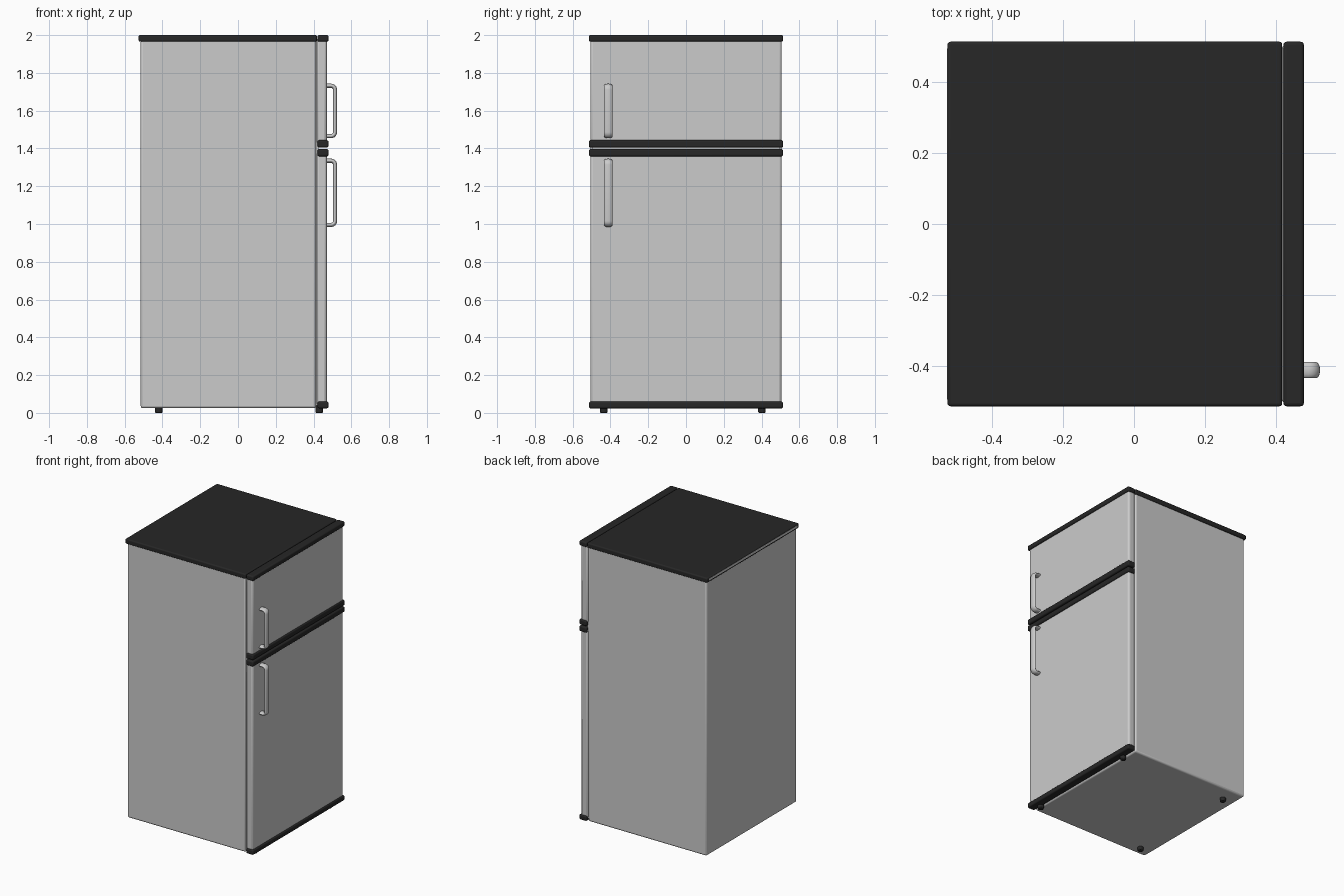
import bpy, math
from mathutils import Vector

if "Cube" in bpy.data.objects:
    bpy.data.objects.remove(bpy.data.objects["Cube"])


def material(name, rgb):
    m = bpy.data.materials.new(name)
    m.diffuse_color = (*rgb, 1)
    m.use_nodes = True
    m.node_tree.nodes["Principled BSDF"].inputs["Base Color"].default_value = m.diffuse_color
    return m


BLACK = material("black_trim", (0.02, 0.02, 0.02))


def smooth(ob):
    bpy.ops.object.select_all(action='DESELECT')
    ob.select_set(True)
    bpy.context.view_layer.objects.active = ob
    bpy.ops.object.shade_smooth_by_angle(angle=math.radians(35))


def box(name, x, y, z, bevel=0.0, mat=None, segments=3):
    """Bevelled box from (min, max) ranges."""
    bpy.ops.mesh.primitive_cube_add(size=1)
    ob = bpy.context.object
    ob.name = name
    for v in ob.data.vertices:
        v.co = Vector(((r[0] + r[1]) / 2 + c * (r[1] - r[0])
                       for r, c in zip((x, y, z), v.co)))
    if mat:
        ob.data.materials.append(mat)
    if bevel:
        b = ob.modifiers.new("bevel", 'BEVEL')
        b.width, b.segments = bevel, segments
        smooth(ob)
    return ob


def handle(name, z0, z1):
    """Bent bar with an oval section, ends sunk into the door."""
    x_in, x_out, r = 0.462, 0.514, 0.022
    a, b = z0 + 0.01, z1 - 0.01
    pts = [(x_in, a)]
    for start, cz in ((-90, a + r), (0, b - r)):
        for i in range(7):
            t = math.radians(start + i * 15)
            pts.append((x_out - r + r * math.cos(t), cz + r * math.sin(t)))
    pts.append((x_in, b))
    cu = bpy.data.curves.new(name, 'CURVE')
    cu.dimensions = '3D'
    cu.bevel_depth, cu.bevel_resolution = 0.011, 4
    cu.use_fill_caps = True
    sp = cu.splines.new('POLY')
    sp.points.add(len(pts) - 1)
    for p, (x, z) in zip(sp.points, pts):
        p.co = (x, 0, z, 1)
    ob = bpy.data.objects.new(name, cu)
    bpy.context.collection.objects.link(ob)
    ob.location.y = -0.412
    ob.scale.y = 2.05
    bpy.ops.object.select_all(action='DESELECT')
    ob.select_set(True)
    bpy.context.view_layer.objects.active = ob
    bpy.ops.object.convert(target='MESH')
    smooth(bpy.context.object)


SIDE = (-0.506, 0.506)
TRIM = (-0.514, 0.514)
DOOR_X = (0.416, 0.47)
TRIM_X = (0.421, 0.479)

# cabinet and its top cover
box("cabinet", (-0.515, 0.413), SIDE, (0.025, 1.975), 0.012)
box("top_cover", (-0.526, 0.418), TRIM, (1.965, 2.0), 0.008, BLACK)
box("rear_cover_strip", (-0.527, -0.515), (-0.495, 0.495), (1.977, 1.991))

# seal between cabinet and doors
box("door_seal", (0.405, 0.425), (-0.497, 0.497), (0.04, 1.98))

# doors with rounded front edges
box("fridge_door", DOOR_X, SIDE, (0.04, 1.38), 0.014)
box("freezer_door", DOOR_X, SIDE, (1.425, 1.985), 0.014)

# black trims on the door ends
for name, z in (("fridge_door_bottom_trim", (0.024, 0.06)),
                ("fridge_door_top_trim", (1.358, 1.397)),
                ("freezer_door_bottom_trim", (1.405, 1.444)),
                ("freezer_door_top_trim", (1.965, 2.0))):
    box(name, TRIM_X, TRIM, z, 0.009, BLACK)

# handles
handle("fridge_handle", 0.985, 1.345)
handle("freezer_handle", 1.455, 1.742)

# feet
for fx, end in ((-0.42, "rear"), (0.43, "front")):
    for fy, side in ((-0.435, "near"), (0.402, "far")):
        bpy.ops.mesh.primitive_cylinder_add(vertices=16, radius=0.02, depth=0.04,
                                            location=(fx, fy, 0.02))
        foot = bpy.context.object
        foot.name = f"{end}_{side}_foot"
        foot.data.materials.append(BLACK)
        b = foot.modifiers.new("bevel", 'BEVEL')
        b.width, b.segments = 0.005, 2
        smooth(foot)
